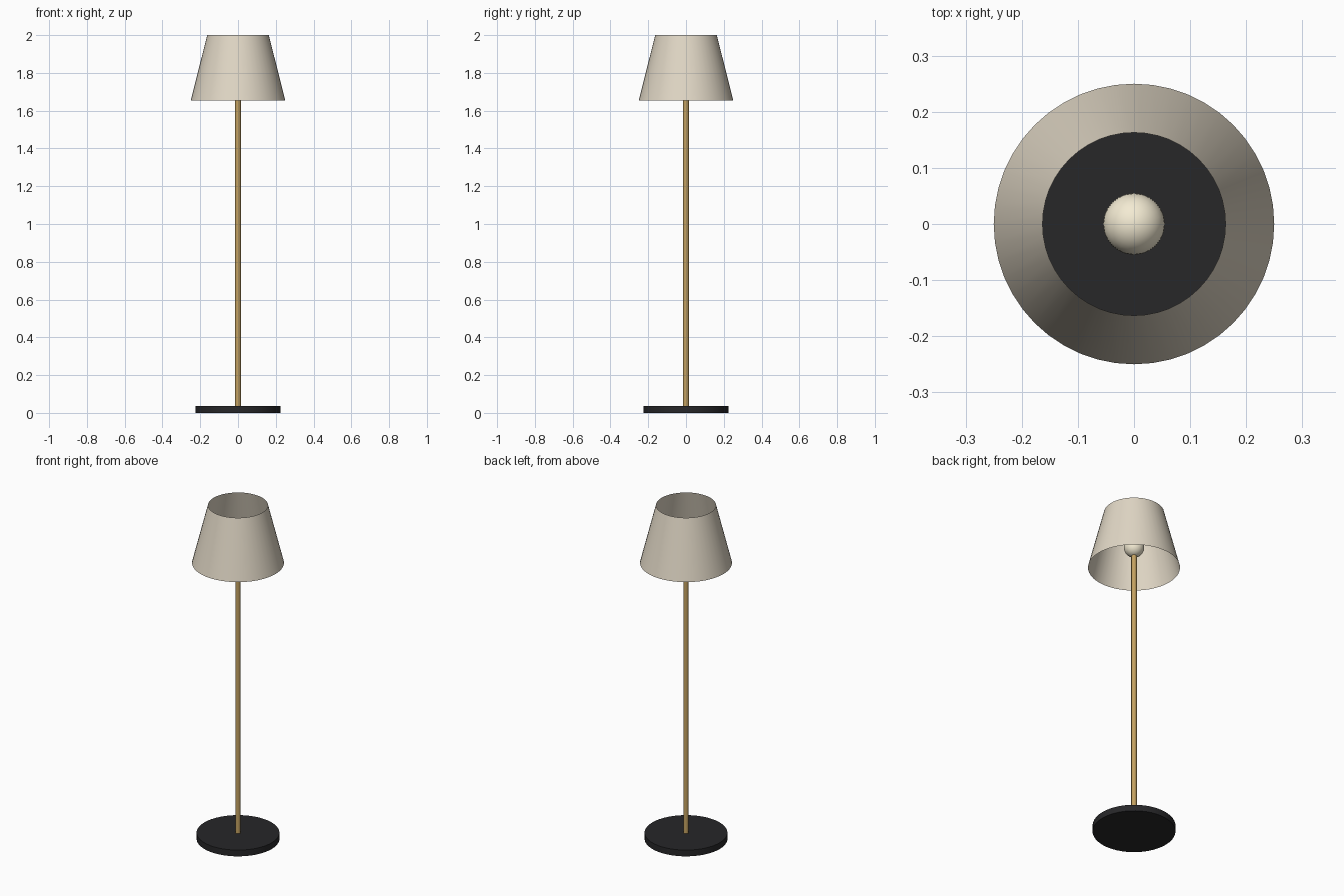
import bpy, math

if "Cube" in bpy.data.objects:
    bpy.data.objects.remove(bpy.data.objects["Cube"])


def material(name, rgb):
    m = bpy.data.materials.new(name)
    m.diffuse_color = (*rgb, 1)
    m.use_nodes = True
    m.node_tree.nodes["Principled BSDF"].inputs["Base Color"].default_value = m.diffuse_color
    return m


def finish(name, mat):
    ob = bpy.context.object
    ob.name = name
    ob.data.materials.append(mat)
    bpy.ops.object.shade_smooth_by_angle(angle=math.radians(35))
    return ob


def frustum(name, r_low, r_high, z0, z1, mat, sides, fill='NGON'):
    bpy.ops.mesh.primitive_cone_add(vertices=sides, radius1=r_low, radius2=r_high,
                                    depth=z1 - z0, end_fill_type=fill,
                                    location=(0, 0, (z0 + z1) / 2))
    return finish(name, mat)


black = material("black_metal", (0.02, 0.02, 0.022))
brass = material("brass", (0.55, 0.36, 0.12))
fabric = material("fabric", (0.75, 0.68, 0.56))
glow = material("bulb_glass", (0.9, 0.83, 0.65))

# Round foot and slim pole
frustum("base", 0.225, 0.225, 0, 0.0375, black, 48)
frustum("pole", 0.015, 0.015, 0.0375, 1.74, brass, 16)

# Bulb on top of the pole
bpy.ops.mesh.primitive_uv_sphere_add(segments=24, ring_count=16, radius=0.055,
                                     location=(0, 0, 1.78))
finish("bulb", glow)

# Thin tapered shade, open at both ends
frustum("shade", 0.25, 0.163, 1.655, 2.0, fabric, 48, 'NOTHING')
